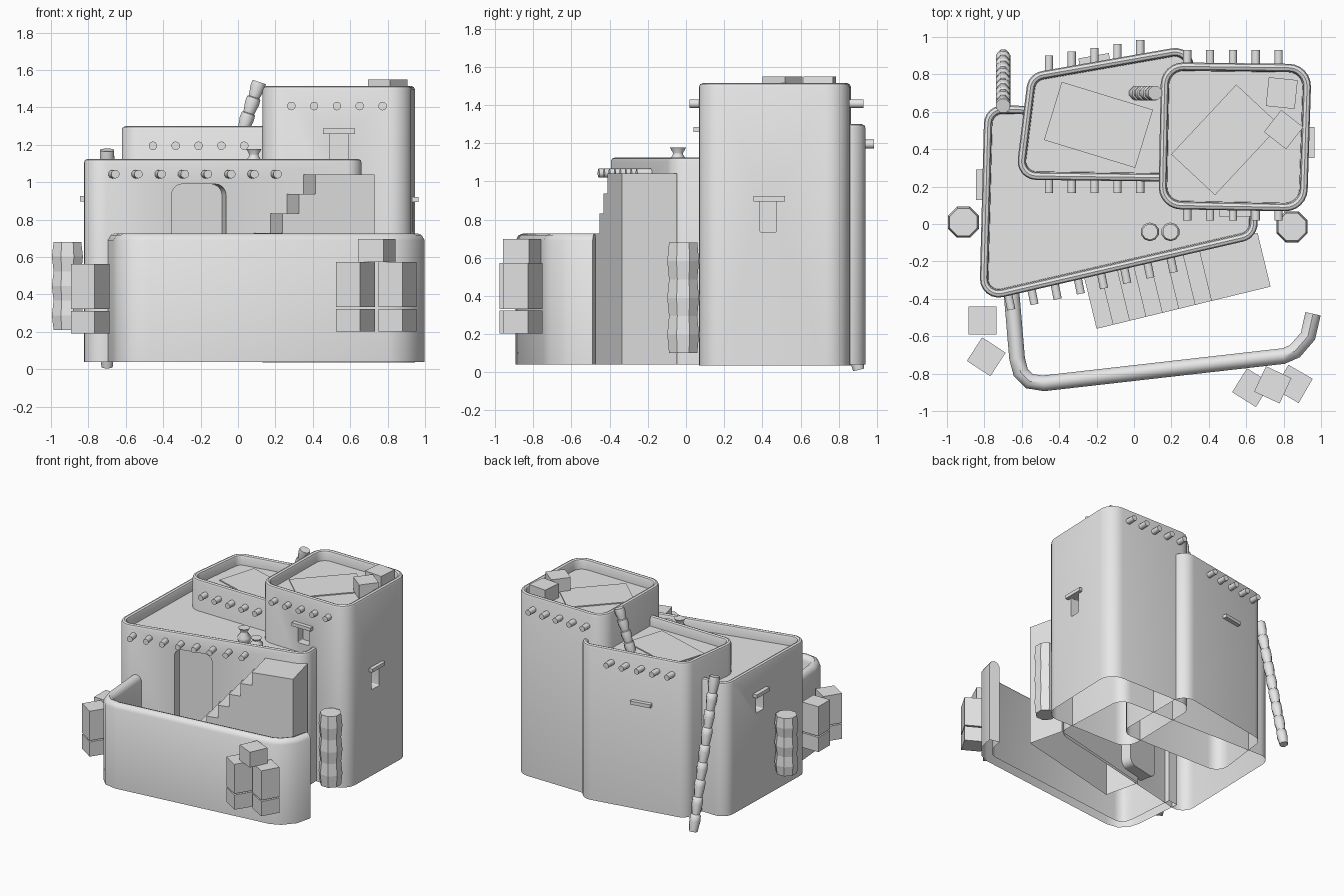
import bpy, bmesh, math
from mathutils import Vector, Matrix

cube = bpy.data.objects.get("Cube")
if cube:
    bpy.data.objects.remove(cube, do_unlink=True)

clay = bpy.data.materials.new("clay_grey")
clay.use_nodes = True
clay.diffuse_color = (0.8, 0.8, 0.8, 1)
clay.node_tree.nodes["Principled BSDF"].inputs["Base Color"].default_value = (0.8, 0.8, 0.8, 1)

BASE = 0.04


def loft(name, loops, matrix=Matrix()):
    """Join equal closed loops into a capped solid."""
    bm = bmesh.new()
    rings = [[bm.verts.new(matrix @ Vector(p)) for p in loop] for loop in loops]
    count = len(rings[0])
    for a, b in zip(rings, rings[1:]):
        for i in range(count):
            j = (i + 1) % count
            bm.faces.new((a[i], a[j], b[j], b[i]))
    bm.faces.new(rings[0][::-1])
    bm.faces.new(rings[-1])
    bmesh.ops.recalc_face_normals(bm, faces=bm.faces)
    mesh = bpy.data.meshes.new(name)
    bm.to_mesh(mesh)
    bm.free()
    mesh.materials.append(clay)
    ob = bpy.data.objects.new(name, mesh)
    bpy.context.collection.objects.link(ob)
    return ob


def smooth(ob, degrees=40):
    bpy.ops.object.select_all(action='DESELECT')
    ob.select_set(True)
    bpy.context.view_layer.objects.active = ob
    bpy.ops.object.shade_smooth_by_angle(angle=math.radians(degrees))
    return ob


def open_bottom(ob):
    """Remove the ground faces so the walls are hollow shells."""
    bm = bmesh.new()
    bm.from_mesh(ob.data)
    ground = [f for f in bm.faces if max(v.co.z for v in f.verts) < BASE + .01]
    bmesh.ops.delete(bm, geom=ground, context='FACES')
    bm.to_mesh(ob.data)
    bm.free()
    return ob


def rounded(corners, radius, inset=0, steps=6):
    """Counter-clockwise polygon with arc corners, moved inward by inset."""
    pts = [Vector(c) for c in corners]
    out = []
    for i, p in enumerate(pts):
        d1 = (p - pts[i - 1]).normalized()
        d2 = (pts[(i + 1) % len(pts)] - p).normalized()
        n1, n2 = Vector((d1.y, -d1.x)), Vector((d2.y, -d2.x))
        centre = p - (n1 + n2) * radius / (1 + n1.dot(n2))
        for k in range(steps + 1):
            out.append(centre + n1.slerp(n2, k / steps) * (radius - inset))
    return out


def box(name, centre, size, turn=0):
    w, d, h = (s / 2 for s in size)
    square = [(-w, -d), (w, -d), (w, d), (-w, d)]
    place = Matrix.Translation(centre) @ Matrix.Rotation(math.radians(turn), 4, 'Z')
    return loft(name, [[(x, y, z) for x, y in square] for z in (-h, h)], place)


def lathe(name, profile, start, direction=(0, 0, 1), sides=8):
    """Turn (radius, distance) points around an axis."""
    place = Matrix.Translation(start) @ Vector(direction).to_track_quat('Z', 'Y').to_matrix().to_4x4()
    angles = [math.tau * (i + 0.5) / sides for i in range(sides)]
    return loft(name, [[(r * math.cos(a), r * math.sin(a), z) for a in angles]
                       for r, z in profile], place)


def building(name, corners, radius, top, base=BASE):
    """Adobe block with a rounded parapet around a sunken roof."""
    profile = [(0, base), (0, top - .02), (.006, top - .006), (.021, top), (.036, top - .006),
               (.042, top - .02), (.045, top - .08)]
    return loft(name, [[(p.x, p.y, z) for p in rounded(corners, radius, inset)]
                       for inset, z in profile])


def carve(target, centre, width, height, depth, turn, radius):
    """Cut a niche with rounded corners into a wall."""
    w, h = width / 2, height / 2
    outline = rounded([(-w, -h), (w, -h), (w, h), (-w, h)], radius)
    place = Matrix.Translation(centre) @ Matrix.Rotation(math.radians(turn), 4, 'Z')
    cutter = loft("niche_cutter", [[(p.x, y, p.y) for p in outline] for y in (-depth, depth)], place)
    cutter.hide_render = True
    mod = target.modifiers.new("niche", 'BOOLEAN')
    mod.operation, mod.solver, mod.object = 'DIFFERENCE', 'EXACT', cutter
    bpy.context.view_layer.objects.active = target
    bpy.ops.object.modifier_apply(modifier=mod.name)
    bpy.data.objects.remove(cutter, do_unlink=True)


# Three joined buildings
house = building("main_house", [(-.827, -.42), (.665, -.075), (.63, .6), (-.80, .637)], .1, 1.125)
upper = building("back_house", [(-.635, .237), (.32, .225), (.32, .96), (-.565, .805)], .1, 1.3)
tower = building("tower", [(.13, .08), (.925, .066), (.95, .855), (.145, .865)], .12, 1.515, .035)

# Doorway and windows
carve(house, (-.21, -.275, .54), .3, .9, .1, 12.9, .06)
carve(tower, (.54, .07, 1.19), .1, .14, .07, 0, .008)
carve(tower, (.935, .43, .815), .09, .16, .07, 90, .008)
carve(house, (-.81, .21, .83), .09, .15, .07, 90, .008)
for ob in (house, upper, tower):
    smooth(open_bottom(ob))

# Window lintels
box("tower_front_lintel", (.54, .075, 1.272), (.17, .07, .028))
box("tower_side_lintel", (.93, .435, .908), (.07, .165, .028))
box("house_side_lintel", (-.81, .21, .912), (.07, .165, .028))
box("back_lintel", (-.21, .865, .912), (.165, .07, .028), 10)


# Roof beams poking through the walls
def beam(x, y, z, dx, dy):
    smooth(lathe("roof_beam", [(.023, -.03), (.023, .08)], (x, y, z), (dx, dy, 0), 10))


for i in range(8):
    x = -.672 + .124 * i
    beam(x, -.415 + .229 * (x + .825), 1.043, .2, -.98)
for i in range(5):
    x = -.455 + .122 * i
    beam(x, .245, 1.195, 0, -1)
    beam(x, .82 + .021 * i, 1.195, 0, 1)
    x = .285 + .122 * i
    beam(x, .098, 1.407, 0, -1)
    beam(x, .85, 1.407, 0, 1)

# Yard wall: a rounded-top section swept along a path
path = [Vector(p) for p in [(-.658, -.33), (-.625, -.72), (-.605, -.795), (-.56, -.84), (-.485, -.852),
                            (.8, -.706), (.86, -.68), (.93, -.6), (.957, -.48)]]
section = [(-.042, BASE), (.042, BASE), (.042, .69), (.025, .718), (0, .727), (-.025, .718), (-.042, .69)]
loops = []
for i, p in enumerate(path):
    along = (path[min(i + 1, len(path) - 1)] - path[max(i - 1, 0)]).normalized()
    side = Vector((along.y, -along.x))
    loops.append([(*(p + side * s), z) for s, z in section])
smooth(open_bottom(loft("yard_wall", loops)))

# Outside staircase along the front wall
run, steps = .096, 7
outline = [(0, BASE)]
for i in range(steps + 1):
    z = 1.04 - .104 * (steps - i)
    outline += [(run * i * .94, z), (run * (i + 1) * .94 if i < steps else .957, z)]
outline.append((.957, BASE))
stair_place = Matrix.Translation((-.2, -.56, 0)) @ Matrix.Rotation(math.radians(13.6), 4, 'Z')
open_bottom(loft("staircase", [[(x, y, z) for x, z in outline] for y in (0, .295)], stair_place))


# Notched log ladders
def log_ladder(name, foot, head, notches):
    axis = Vector(head) - Vector(foot)
    size = axis.length / notches
    profile = []
    for i in range(notches):
        profile += [(.032, size * i), (.042, size * (i + .6)), (.04, size * (i + .95))]
    smooth(lathe(name, profile, foot, axis), 50)


log_ladder("long_log_ladder", (-.70, .905, .012), (-.70, .63, 1.178), 9)
log_ladder("short_log_ladder", (0, .70, 1.2), (.115, .70, 1.54), 4)

# Ribbed octagonal barrels beside the walls
for name, x, y, low in (("left_barrel", -.912, .01, .21), ("right_barrel", .845, -.015, .1)):
    height = .68 - low
    lathe(name, [(.09 if i % 2 else .08, low + height * i / 6) for i in range(7)], (x, y, 0))

# Stacked crates
for x, y, turn, lift in ((-.81, -.515, 0, 0), (-.79, -.71, -33, 0),
                         (.628, -.875, -32, .01), (.853, -.855, -30, .01)):
    box("lower_crate", (x, y, .252 + lift), (.15, .15, .12), turn)
    box("upper_crate", (x, y, .442 + lift), (.15, .15, .24), turn)
box("top_crate", (.742, -.86, .635), (.15, .15, .125), -25)
box("roof_crate", (.79, .70, 1.49), (.155, .155, .12), -6)
box("turned_roof_crate", (.80, .505, 1.49), (.15, .15, .12), -38)

# Thin mats on the roofs
box("back_roof_mat", (-.19, .53, 1.224), (.51, .325, .009), -17)
box("tower_roof_mat", (.49, .45, 1.439), (.51, .32, .009), 47)

# Clay pots on the main roof, the second one lower
for x, scale in ((.085, 1), (.195, .6)):
    profile = [(.028, 0), (.05, .035), (.05, .06), (.027, .095), (.027, .105), (.043, .133)]
    smooth(lathe("clay_pot", [(r, z * scale) for r, z in profile], (x, -.042, 1.045), sides=10), 50)
